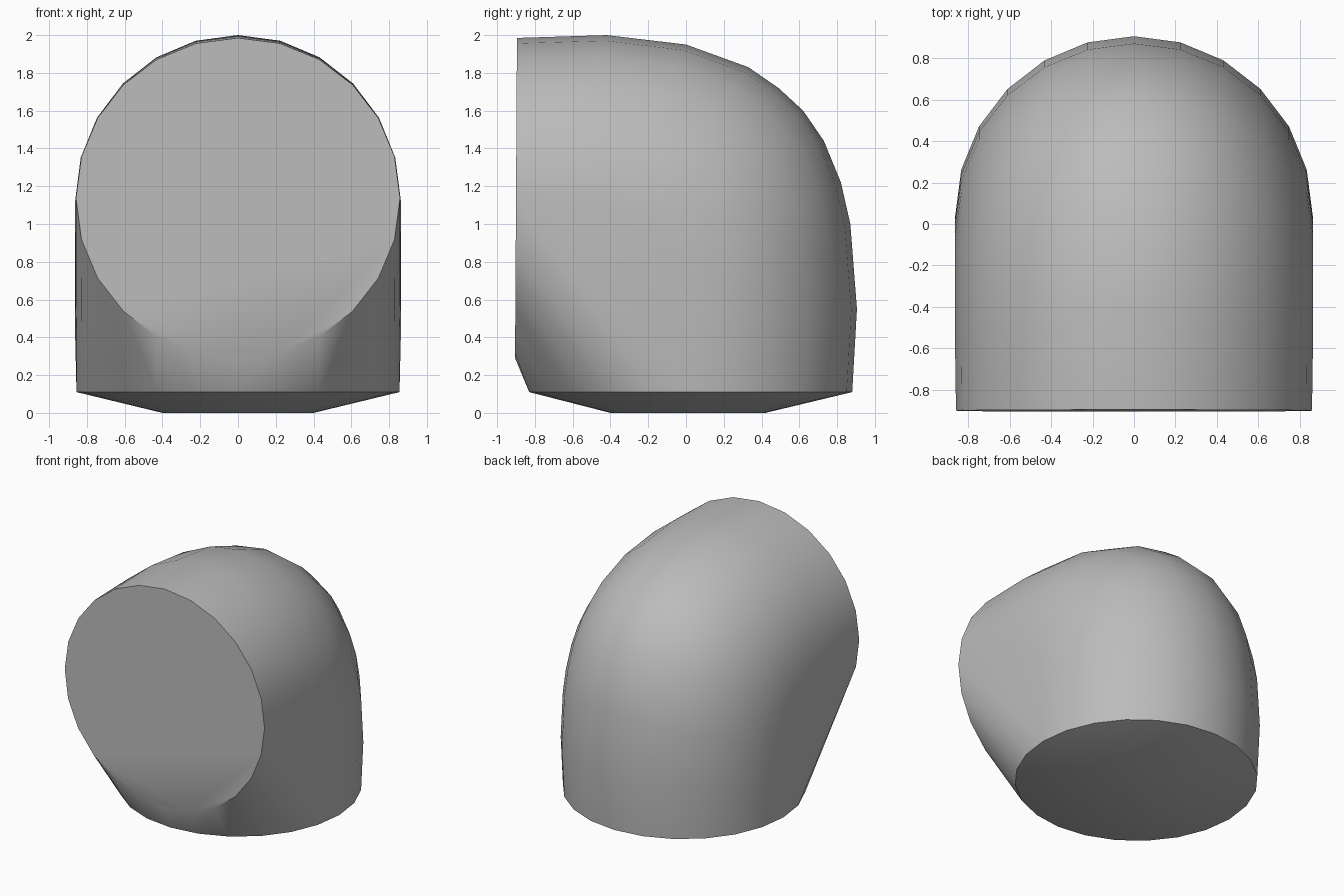
import bpy, bmesh
from math import sin, cos, pi, radians
from mathutils import Vector

old = bpy.data.objects.get("Cube")
if old:
    bpy.data.objects.remove(old, do_unlink=True)

grey = bpy.data.materials.new("plain grey")
grey.use_nodes = True
colour = (0.5, 0.5, 0.5, 1)
grey.diffuse_color = colour
grey.node_tree.nodes["Principled BSDF"].inputs["Base Color"].default_value = colour

SIDES = 24
bm = bmesh.new()


def ring(inner, outer, half_width):
    """Elliptical section spanning two (y, z) points on the centre plane."""
    a, b = Vector((0, *inner)), Vector((0, *outer))
    mid, arm = (a + b) / 2, (b - a) / 2
    for i in range(SIDES):
        t = 2 * pi * i / SIDES
        bm.verts.new(mid + arm * cos(t) + Vector((half_width * sin(t), 0, 0)))


# Shallow base, lower rim and flat front rim
ring((-0.40, 0), (0.42, 0), 0.40)
ring((-0.83, 0.11), (0.88, 0.11), 0.855)
ring((-0.905, 0.29), (-0.895, 1.985), 0.858)

# Bend sections fanning out from the inner corner
outer_curve = [(0.905, 0.55), (0.87, 1.0), (0.82, 1.22), (0.73, 1.44),
               (0.62, 1.6), (0.49, 1.72), (0.33, 1.83), (0, 1.95), (-0.42, 2.0)]
for point in outer_curve:
    ring((-0.83, 0.25), point, 0.862)

# Skin the sections as one closed convex form
hull = bmesh.ops.convex_hull(bm, input=bm.verts[:])
loose = [v for v in bm.verts if not v.link_faces]
bmesh.ops.delete(bm, geom=loose, context='VERTS')
bmesh.ops.dissolve_limit(bm, angle_limit=radians(0.5), verts=bm.verts[:], edges=bm.edges[:])
bmesh.ops.recalc_face_normals(bm, faces=bm.faces[:])

mesh = bpy.data.meshes.new("elbow_body")
bm.to_mesh(mesh)
bm.free()
mesh.materials.append(grey)
body = bpy.data.objects.new("elbow_body", mesh)
bpy.context.collection.objects.link(body)

# Smooth sides with crisp rims
bpy.ops.object.select_all(action='DESELECT')
body.select_set(True)
bpy.context.view_layer.objects.active = body
bpy.ops.object.shade_smooth_by_angle(angle=radians(35))
